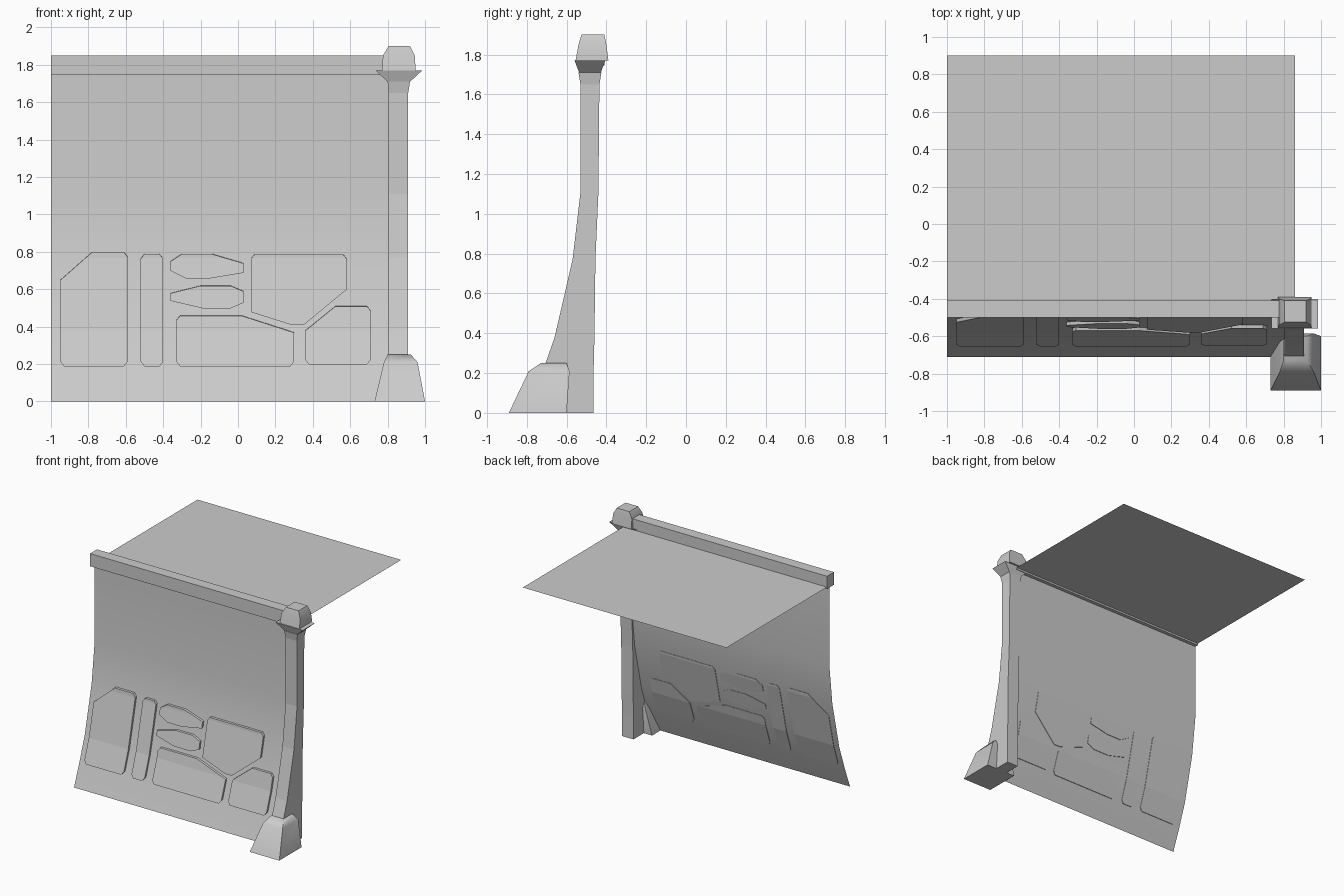
import bpy, bmesh
from mathutils import Vector

cube = bpy.data.objects.get("Cube")
if cube:
    bpy.data.objects.remove(cube, do_unlink=True)

stone = bpy.data.materials.new("stone grey")
stone.use_nodes = True
GREY = (0.6, 0.6, 0.6, 1)
stone.diffuse_color = GREY
stone.node_tree.nodes["Principled BSDF"].inputs["Base Color"].default_value = GREY

# Side curve of the wall face as (y, z), bottom to top
CURVE = [(-.71, 0), (-.64, .18), (-.57, .38), (-.48, .77), (-.44, 1.11), (-.44, 1.75)]


def wall_y(z):
    for (y0, z0), (y1, z1) in zip(CURVE, CURVE[1:]):
        if z <= z1:
            return y0 + (y1 - y0) * (z - z0) / (z1 - z0)
    return CURVE[-1][0]


def finish(name, bm, smooth=None, closed=True):
    if closed:
        bmesh.ops.recalc_face_normals(bm, faces=bm.faces)
    mesh = bpy.data.meshes.new(name)
    bm.to_mesh(mesh)
    bm.free()
    mesh.materials.append(stone)
    obj = bpy.data.objects.new(name, mesh)
    bpy.context.collection.objects.link(obj)
    if smooth:
        bpy.ops.object.select_all(action='DESELECT')
        obj.select_set(True)
        bpy.context.view_layer.objects.active = obj
        bpy.ops.object.shade_smooth_by_angle(angle=smooth)
    return obj


def loft(name, rings, smooth=None):
    """Rectangular rings given as (x0, x1, y0, y1, z), joined and capped."""
    bm = bmesh.new()
    loops = [[bm.verts.new(p) for p in
              ((x0, y0, z), (x1, y0, z), (x1, y1, z), (x0, y1, z))]
             for x0, x1, y0, y1, z in rings]
    for low, high in zip(loops, loops[1:]):
        for i in range(4):
            j = (i + 1) % 4
            bm.faces.new((low[i], low[j], high[j], high[i]))
    bm.faces.new(loops[0][::-1])
    bm.faces.new(loops[-1])
    return finish(name, bm, smooth)


def sheet(name, x0, x1, profile, smooth=None):
    """Single-sided strip swept along x from a (y, z) profile."""
    bm = bmesh.new()
    rows = [(bm.verts.new((x0, y, z)), bm.verts.new((x1, y, z))) for y, z in profile]
    for a, b in zip(rows, rows[1:]):
        bm.faces.new((a[0], a[1], b[1], b[0]))
    return finish(name, bm, smooth, closed=False)


SMALL = (.02, .025)


def panel(name, x0, x1, z0, z1, tl=SMALL, tr=SMALL, br=SMALL, bl=SMALL):
    """Raised stone with cut corners that follows the wall curve."""
    outline = [(x0, z1 - tl[1]), (x0 + tl[0], z1), (x1 - tr[0], z1), (x1, z1 - tr[1]),
               (x1, z0 + br[1]), (x1 - br[0], z0), (x0 + bl[0], z0), (x0, z0 + bl[1])]
    bm = bmesh.new()
    bm.faces.new([bm.verts.new((x, 0, z)) for x, z in outline])
    for _, z in CURVE[1:-1]:
        bmesh.ops.bisect_plane(bm, geom=bm.verts[:] + bm.edges[:] + bm.faces[:],
                               plane_co=(0, 0, z), plane_no=(0, 0, 1))
    for v in bm.verts:
        v.co.y = wall_y(v.co.z) + .004
    new = bmesh.ops.extrude_face_region(bm, geom=bm.faces[:])["geom"]
    bmesh.ops.translate(bm, vec=Vector((0, -.022, -.002)),
                        verts=[g for g in new if isinstance(g, bmesh.types.BMVert)])
    return finish(name, bm)


# Wall, roof and rail
sheet("curved_wall", -1, .86, CURVE, smooth=.6)
sheet("roof_deck", -1, .86, [(-.42, 1.76), (.9, 1.76)])
loft("top_rail", [(-1, .86, -.5, -.41, 1.745), (-1, .86, -.5, -.41, 1.85)])

# Raised stones
panel("tall_stone", -.95, -.59, .19, .80, tl=(.17, .15))
panel("narrow_stone", -.52, -.40, .19, .79)
panel("upper_sliver", -.36, .03, .66, .79, (.06, .04), (.17, .05), (.18, .03), (.08, .04))
panel("lower_sliver", -.36, .03, .50, .62, (.16, .04), (.07, .03), (.07, .03), (.17, .04))
panel("pointed_stone", .07, .58, .41, .79, br=(.23, .19), bl=(.22, .07))
panel("wide_stone", -.33, .30, .19, .46, tr=(.28, .09))
panel("corner_stone", .36, .71, .20, .51, tl=(.16, .13))

# Corner pillar: front follows the wall, back stays nearly upright
pillar = [(.805, .91, wall_y(z) - .09, back, z)
          for z, back in ((0, -.465), (.18, -.465), (.38, -.46), (.77, -.455),
                          (1.11, -.44), (1.65, -.435))]
loft("pillar", pillar + [(.80, .92, -.54, -.425, 1.71)])
loft("pillar_collar", [(.805, .915, -.535, -.43, 1.705), (.735, .985, -.56, -.405, 1.77)])
loft("pillar_cap", [(.77, .95, -.555, -.39, 1.77), (.775, .945, -.54, -.40, 1.85),
                    (.805, .92, -.525, -.41, 1.90)], smooth=.8)
loft("pillar_foot", [(.73, 1, -.89, -.60, 0), (.78, .96, -.79, -.585, .21),
                     (.80, .925, -.73, -.60, .25)], smooth=.9)
